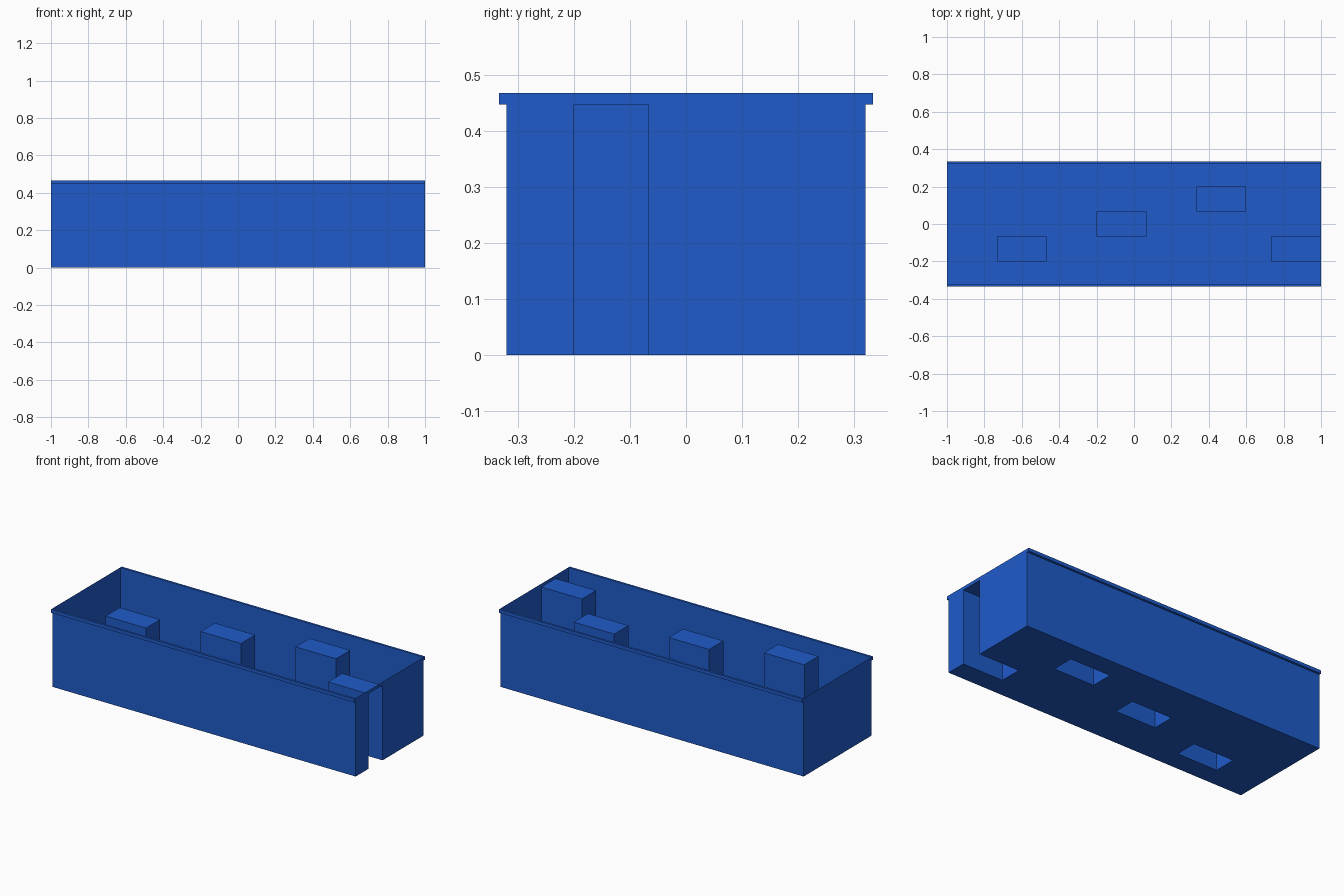
import bpy
import bmesh

cube = bpy.data.objects.get("Cube")
if cube:
    bpy.data.objects.remove(cube, do_unlink=True)

U = 1 / 15                      # base module
HALF_W, WALL_TOP, TOP = 0.32, 0.447, 0.467
RAIL_OUT = 5 * U

# Single flat blue
blue = bpy.data.materials.new("blue")
blue.use_nodes = True
colour = (0.014, 0.104, 0.584, 1)
blue.diffuse_color = colour
blue.node_tree.nodes["Principled BSDF"].inputs["Base Color"].default_value = colour


def finish(name, bm):
    bmesh.ops.remove_doubles(bm, verts=bm.verts, dist=1e-5)
    bmesh.ops.recalc_face_normals(bm, faces=bm.faces)
    mesh = bpy.data.meshes.new(name)
    bm.to_mesh(mesh)
    bm.free()
    mesh.materials.append(blue)
    obj = bpy.data.objects.new(name, mesh)
    bpy.context.collection.objects.link(obj)
    return obj


def quad(bm, *points):
    bm.faces.new([bm.verts.new(p) for p in points])


# Hollow blocks raised from the floor: start corner in modules, each 4 x 2
blocks = [(-11, -3), (-3, -1), (5, 1), (11, -3)]
rects = [(a * U, (a + 4) * U, b * U, (b + 2) * U) for a, b in blocks]
xs = sorted({-1.0, 1.0} | {round(v, 5) for r in rects for v in r[:2]})
ys = sorted({-HALF_W, HALF_W} | {round(v, 5) for r in rects for v in r[2:]})


def height(i, j):
    """Floor height of a cell; outside the tray it is the wall top."""
    if not 0 <= i < len(xs) - 1:
        return TOP
    if not 0 <= j < len(ys) - 1:
        return WALL_TOP
    x, y = (xs[i] + xs[i + 1]) / 2, (ys[j] + ys[j + 1]) / 2
    inside = any(a < x < b and c < y < d for a, b, c, d in rects)
    return WALL_TOP if inside else 0.0


# Thin open tray: floor, block tops, and upright faces wherever heights differ
bm = bmesh.new()
for i in range(len(xs) - 1):
    for j in range(len(ys) - 1):
        x0, x1, y0, y1 = xs[i], xs[i + 1], ys[j], ys[j + 1]
        h = height(i, j)
        quad(bm, (x0, y0, h), (x1, y0, h), (x1, y1, h), (x0, y1, h))
for i in range(len(xs)):
    for j in range(len(ys) - 1):
        a, b = height(i - 1, j), height(i, j)
        if a != b:
            x, y0, y1 = xs[i], ys[j], ys[j + 1]
            quad(bm, (x, y0, a), (x, y1, a), (x, y1, b), (x, y0, b))
for j in range(len(ys)):
    for i in range(len(xs) - 1):
        a, b = height(i, j - 1), height(i, j)
        if a != b:
            y, x0, x1 = ys[j], xs[i], xs[i + 1]
            quad(bm, (x0, y, a), (x1, y, a), (x1, y, b), (x0, y, b))
finish("tray", bm)

# Rim rails along both long sides
for side, name in ((-1, "front_rail"), (1, "back_rail")):
    bm = bmesh.new()
    bmesh.ops.create_cube(bm, size=1)
    bmesh.ops.scale(bm, vec=(2, RAIL_OUT - HALF_W, TOP - WALL_TOP), verts=bm.verts)
    bmesh.ops.translate(bm, verts=bm.verts,
                        vec=(0, side * (RAIL_OUT + HALF_W) / 2, (TOP + WALL_TOP) / 2))
    finish(name, bm)
